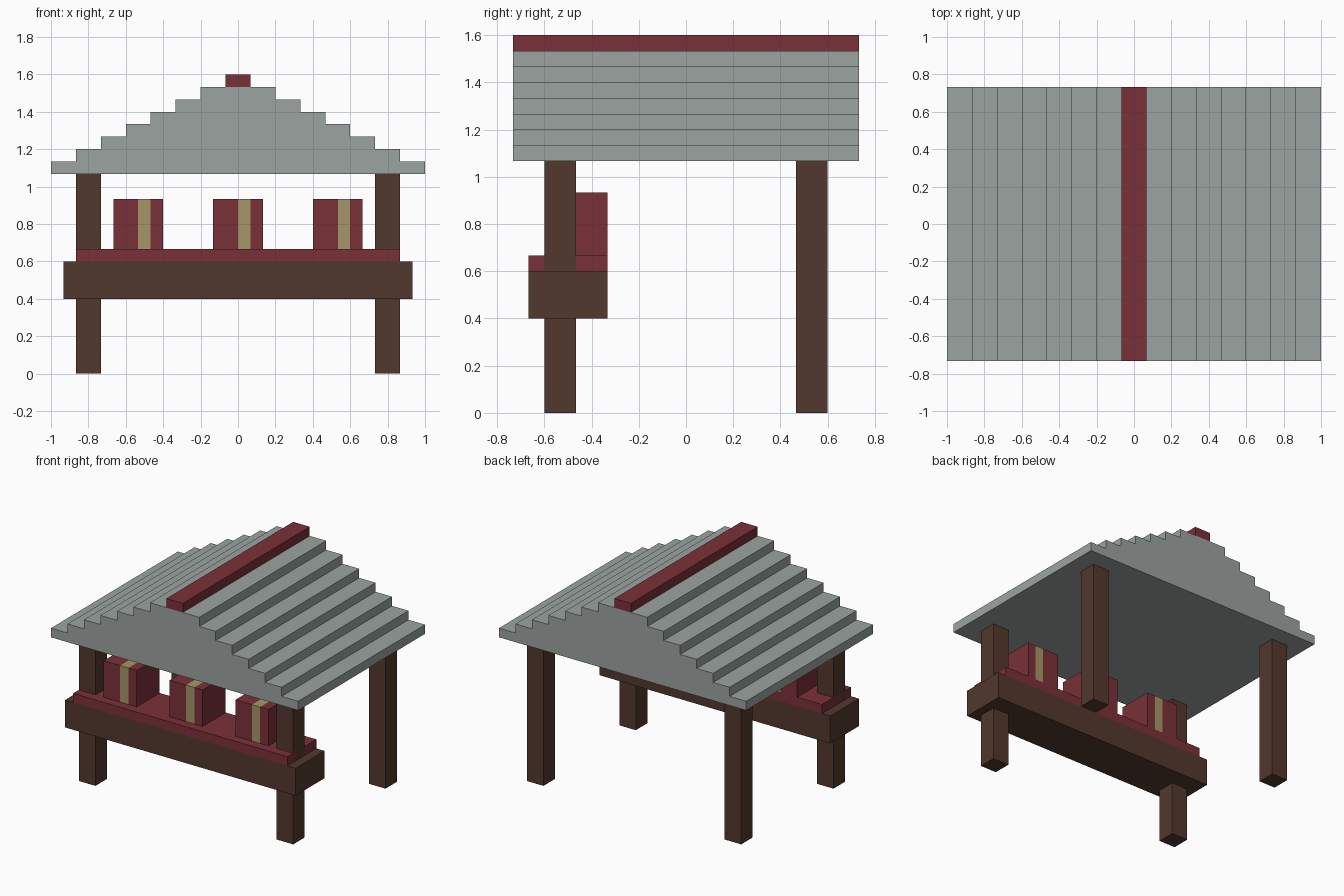
import bpy, bmesh

if "Cube" in bpy.data.objects:
    bpy.data.objects.remove(bpy.data.objects["Cube"])

U = 1 / 15  # modelling grid step


def material(name, rgb):
    m = bpy.data.materials.new(name)
    m.diffuse_color = (*rgb, 1)
    m.use_nodes = True
    m.node_tree.nodes["Principled BSDF"].inputs["Base Color"].default_value = m.diffuse_color
    return m


WOOD = material("dark_wood", (0.085, 0.04, 0.027))
RED = material("red_cloth", (0.195, 0.03, 0.04))
GREY = material("grey_roof", (0.33, 0.37, 0.355))
TAN = material("tan_ribbon", (0.39, 0.305, 0.138))


def add_object(name, bm, mat):
    bmesh.ops.recalc_face_normals(bm, faces=bm.faces)
    mesh = bpy.data.meshes.new(name)
    bm.to_mesh(mesh)
    bm.free()
    mesh.materials.append(mat)
    obj = bpy.data.objects.new(name, mesh)
    bpy.context.collection.objects.link(obj)
    return obj


def box(name, x, y, z, mat):
    """Box from (min, max) ranges given in grid steps."""
    bm = bmesh.new()
    bmesh.ops.create_cube(bm, size=1)
    for v in bm.verts:
        v.co = [U * ((a + b) / 2 + c * (b - a)) for (a, b), c in zip((x, y, z), v.co)]
    return add_object(name, bm, mat)


# Four corner posts
for side, x in (("left", -13), ("right", 11)):
    for end, y in (("front", -9), ("back", 7)):
        box(f"{end}_{side}_post", (x, x + 2), (y, y + 2), (0, 16), WOOD)

# Counter with its cloth
box("counter", (-14, 14), (-10, -5), (6, 9), WOOD)
box("counter_cloth", (-13, 13), (-10, -5), (9, 10), RED)

# Three parcels, each with a ribbon band slightly right of centre
for i, x in enumerate((-10, -2, 6), 1):
    y, z = (-9, -5), (10, 14)
    box(f"parcel_{i}_left", (x, x + 2), y, z, RED)
    box(f"parcel_{i}_ribbon", (x + 2, x + 3), y, z, TAN)
    box(f"parcel_{i}_right", (x + 3, x + 4), y, z, RED)

# Solid stepped roof: mirrored stair profile extruded front to back
half = []
for i in range(7):
    half += [(15 - 2 * i, 16 + i), (15 - 2 * i, 17 + i)]
profile = half + [(-x, z) for x, z in reversed(half)]
bm = bmesh.new()
gable = bm.faces.new([bm.verts.new((x * U, -11 * U, z * U)) for x, z in profile])
ext = bmesh.ops.extrude_face_region(bm, geom=[gable], use_keep_orig=True)
moved = [g for g in ext["geom"] if isinstance(g, bmesh.types.BMVert)]
bmesh.ops.translate(bm, verts=moved, vec=(0, 22 * U, 0))
add_object("stepped_roof", bm, GREY)

# Ridge cap
box("roof_ridge", (-1, 1), (-11, 11), (23, 24), RED)
